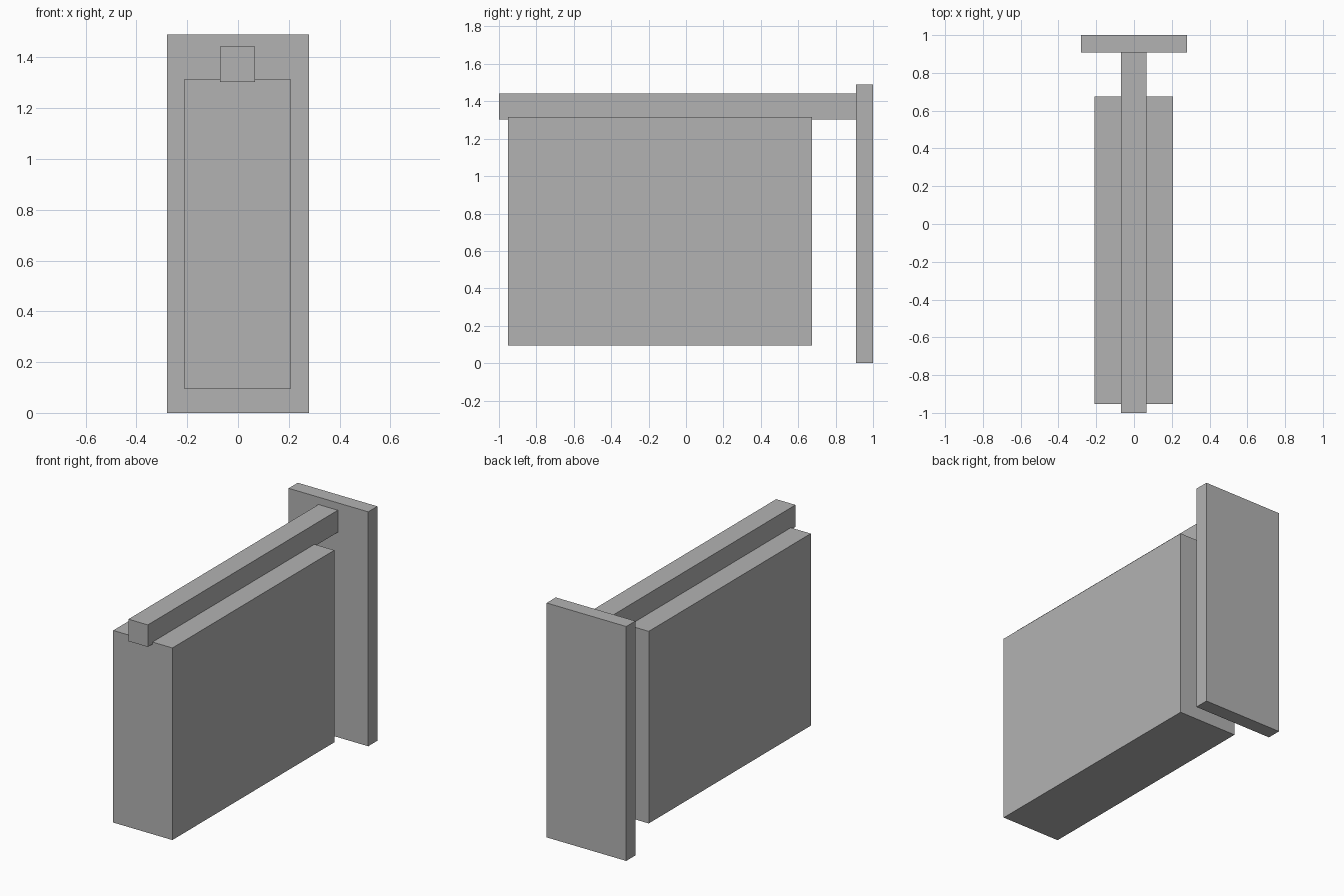
import bpy
from mathutils import Vector

cube = bpy.data.objects.get("Cube")
if cube:
    bpy.data.objects.remove(cube, do_unlink=True)

# One plain grey for every part
grey = bpy.data.materials.new("plain_grey")
grey.use_nodes = True
colour = (0.45, 0.45, 0.45, 1)
grey.diffuse_color = colour
grey.node_tree.nodes["Principled BSDF"].inputs["Base Color"].default_value = colour


def box(name, low, high):
    """Add a box spanning two opposite corners."""
    low, high = Vector(low), Vector(high)
    bpy.ops.mesh.primitive_cube_add(size=1, location=(low + high) / 2)
    part = bpy.context.object
    part.name = name
    part.scale = high - low
    bpy.ops.object.transform_apply(location=False, rotation=False, scale=True)
    part.data.materials.append(grey)
    return part


# Upright plate at the back
box("wall_plate", (-0.28, 0.908, 0), (0.28, 1, 1.49))

# Arm reaching forward from the plate
box("support_arm", (-0.07, -1, 1.303), (0.066, 0.908, 1.443))

# Thick panel hanging below the arm
box("hanging_panel", (-0.21, -0.953, 0.095), (0.206, 0.674, 1.316))
